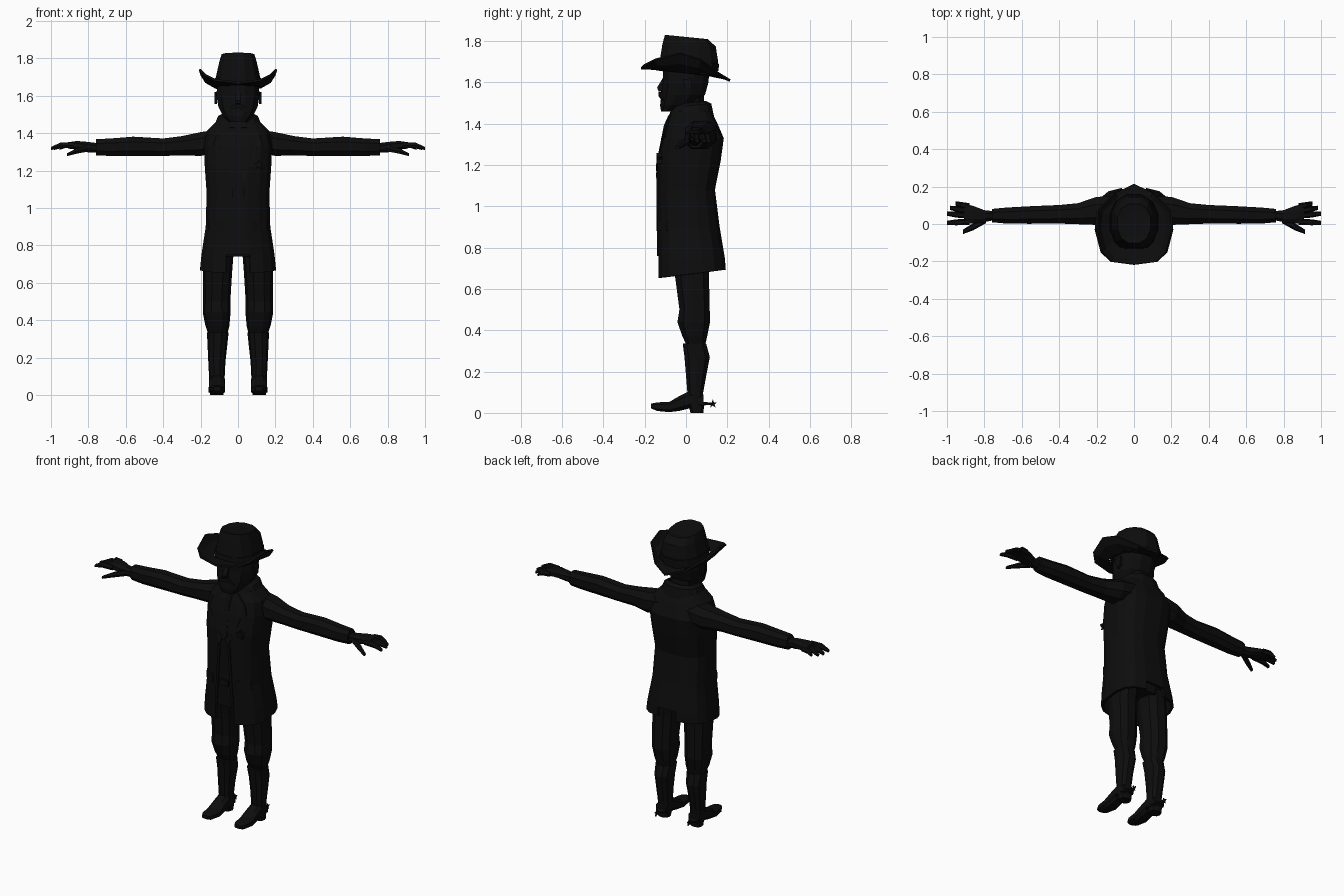
import bpy, bmesh, math
from mathutils import Vector

black = bpy.data.materials.new("near_black")
black.diffuse_color = (0.004, 0.004, 0.004, 1)


def finish(name, bm, mirror=False, thick=0):
    bmesh.ops.recalc_face_normals(bm, faces=bm.faces)
    me = bpy.data.meshes.new(name)
    bm.to_mesh(me)
    bm.free()
    me.materials.append(black)
    ob = bpy.data.objects.new(name, me)
    bpy.context.collection.objects.link(ob)
    if thick:
        s = ob.modifiers.new("thickness", 'SOLIDIFY')
        s.thickness, s.offset = thick, -1
    if mirror:
        ob.modifiers.new("mirror", 'MIRROR').use_mirror_merge = False
    return ob


def oval(n, e):
    """Unit rounded-square outline, starting half a step off the axis."""
    for i in range(n):
        a = 2 * math.pi * (i + 0.5) / n
        s, c = math.sin(a), math.cos(a)
        yield math.copysign(abs(s) ** e, s), math.copysign(abs(c) ** e, c)


def ring_z(z, cx, y0, y1, rx, n=10, e=0.85, tilt=0):
    cy, ry = (y0 + y1) / 2, (y1 - y0) / 2
    return [Vector((cx + rx * s, cy - ry * c, z + tilt * (cy - ry * c))) for s, c in oval(n, e)]


def ring_x(x, cy, cz, ry, rz, n=8):
    return [Vector((x, cy + ry * s, cz + rz * c)) for s, c in oval(n, 0.85)]


def ring_y(y, cx, z0, z1, rx, n=8):
    cz, rz = (z0 + z1) / 2, (z1 - z0) / 2
    return [Vector((cx + rx * s, y, cz + rz * c)) for s, c in oval(n, 0.7)]


def loft(name, rings, mirror=False, caps=True, thick=0, cut=None):
    bm = bmesh.new()
    vs = [[bm.verts.new(p) for p in r] for r in rings]
    n = len(vs[0])
    for a, b in zip(vs, vs[1:]):
        for i in range(n):
            bm.faces.new((a[i], a[(i + 1) % n], b[(i + 1) % n], b[i]))
    if caps:
        bm.faces.new(vs[0])
        bm.faces.new(vs[-1])
    if cut:
        gone = [f for f in bm.faces if cut(f.calc_center_median())]
        bmesh.ops.delete(bm, geom=gone, context='FACES')
    return finish(name, bm, mirror, thick)


def prism(name, pts, depth, mirror=False):
    """Flat outline thickened by the depth vector."""
    bm = bmesh.new()
    d = Vector(depth)
    lo = [bm.verts.new(Vector(p)) for p in pts]
    hi = [bm.verts.new(Vector(p) + d) for p in pts]
    n = len(pts)
    bm.faces.new(lo)
    bm.faces.new(hi)
    for i in range(n):
        bm.faces.new((lo[i], lo[(i + 1) % n], hi[(i + 1) % n], hi[i]))
    return finish(name, bm, mirror)


# Long coat: z, half width, front y, back y
COAT = [(0.67, .205, -.135, .195), (0.75, .198, -.135, .19), (0.90, .175, -.137, .165),
        (1.08, .17, -.137, .142), (1.22, .18, -.14, .17), (1.33, .185, -.122, .185),
        (1.41, .17, -.095, .15), (1.46, .12, -.07, .125), (1.475, .085, -.06, .11)]
loft("coat", [ring_z(z, 0, f, b, w, 16, 0.7, 0.12 if z < 0.7 else 0) for z, w, f, b in COAT],
     caps=False, thick=0.015, cut=lambda c: abs(c.x) < 0.01 and c.z < 0.74)


def chest(x, z):
    """Front surface of the coat at a given x and z."""
    for a, b in zip(COAT, COAT[1:]):
        if a[0] <= z <= b[0]:
            t = (z - a[0]) / (b[0] - a[0])
            w, f, k = (a[i] + t * (b[i] - a[i]) for i in (1, 2, 3))
            s = min(abs(x) / w, 0.99) ** (1 / 0.7)
            return (f + k) / 2 - (k - f) / 2 * (1 - s * s) ** 0.35
    return -0.06


def plate(name, outline, mirror=False):
    prism(name, [(x, chest(x, z) - 0.006, z) for x, z in outline], (0, 0.009, 0), mirror)


# Coat details
plate("lapel", [(.05, 1.455), (.11, 1.40), (.13, 1.34), (.10, 1.32), (.03, 1.14), (.02, 1.16)], True)
plate("coat_edge", [(.025, 1.14), (.04, 1.14), (.065, 0.76), (.05, 0.76)], True)
plate("pocket_flap", [(.08, .93), (.155, .93), (.155, .88), (.08, .88)], True)
plate("necktie", [(-.02, 1.44), (.02, 1.44), (.014, 1.39), (.02, 1.2), (0, 1.17), (-.02, 1.2), (-.014, 1.39)])
plate("buckle", [(-.03, .92), (.03, .92), (.03, .88), (-.03, .88)])
star = [(math.sin(i * math.pi / 5), math.cos(i * math.pi / 5)) for i in range(10)]
prism("badge", [(.11 + s * (.028 if i % 2 == 0 else .013), -.143,
                 1.23 + c * (.028 if i % 2 == 0 else .013)) for i, (s, c) in enumerate(star)], (0, .03, 0))
loft("collar", [ring_z(1.43, 0, -.09, .14, .135, 12, .8), ring_z(1.485, 0, -.07, .125, .11, 12, .8, .1),
                ring_z(1.50, 0, -.055, .10, .085, 12, .8, .1)], caps=False, thick=0.015)

# Arms and hands
loft("sleeve", [ring_x(*r) for r in [
    (.10, .07, 1.36, .085, .065), (.20, .07, 1.342, .08, .068), (.30, .055, 1.333, .06, .055),
    (.40, .052, 1.325, .053, .05), (.56, .048, 1.33, .05, .055), (.68, .045, 1.325, .046, .05),
    (.76, .045, 1.325, .038, .046)]], True)
loft("palm", [ring_x(*r) for r in [
    (.74, .045, 1.32, .024, .027), (.80, .042, 1.325, .034, .03), (.86, .05, 1.335, .05, .025),
    (.91, .055, 1.335, .058, .018)]], True)
for i, (y0, x1, y1) in enumerate([(.095, .955, .11), (.07, .985, .087), (.045, 1.0, .055), (.012, 1.0, .006)]):
    xm, ym = (.88 + x1) / 2 + .01, (y0 + y1) / 2
    loft(f"finger_{i + 1}", [ring_x(.88, y0, 1.335, .016, .017, 6), ring_x(xm, ym, 1.335, .016, .017, 6),
                             ring_x(x1, y1, 1.318, .011, .009, 6)], True)
loft("thumb", [ring_x(.79, .025, 1.32, .02, .018, 6), ring_x(.86, -.015, 1.305, .019, .016, 6),
               ring_x(.915, -.042, 1.285, .012, .009, 6)], True)

# Trousers
loft("hips", [ring_z(.74, 0, -.07, .12, .15), ring_z(.85, 0, -.10, .13, .155), ring_z(.95, 0, -.11, .12, .15)])
loft("trouser_leg", [ring_z(*r) for r in [
    (.33, .108, 0, .095, .052), (.37, .11, -.02, .105, .064), (.44, .114, -.045, .12, .074),
    (.50, .114, -.035, .118, .073), (.65, .11, -.055, .115, .078), (.78, .10, -.075, .12, .078)]], True)

# Boots with heels and spurs
loft("boot_shaft", [ring_z(*r) for r in [
    (.03, .112, 0, .085, .042), (.10, .113, .005, .085, .042), (.18, .113, -.002, .10, .046),
    (.27, .11, -.01, .118, .053), (.335, .108, -.018, .10, .058)]], True)
loft("boot_foot", [ring_y(*r) for r in [
    (-.17, .113, .022, .045, .02), (-.14, .113, .008, .052, .038), (-.08, .113, .002, .055, .046),
    (-.03, .113, .008, .085, .044), (.02, .113, .02, .11, .042), (.085, .113, .022, .09, .038)]], True)
loft("heel", [ring_z(0, .113, .02, .085, .036), ring_z(.04, .113, .01, .09, .039)], True)
loft("spur_arm", [ring_y(.06, .113, .036, .054, .043), ring_y(.09, .113, .036, .054, .036),
                  ring_y(.13, .113, .04, .048, .004)], True)
prism("spur_star", [(.109, .13 + s * (.022 if i % 2 == 0 else .009),
                     .044 + c * (.022 if i % 2 == 0 else .009)) for i, (s, c) in enumerate(star)], (.008, 0, 0), True)

# Head
loft("neck", [ring_z(1.42, 0, -.05, .09, .075), ring_z(1.56, 0, -.06, .09, .075)])
loft("head", [ring_z(z, 0, f, b, w, 12, .85) for z, f, b, w in [
    (1.46, -.122, -.05, .05), (1.49, -.128, .04, .082), (1.54, -.122, .095, .108),
    (1.60, -.115, .112, .118), (1.68, -.115, .118, .115)]])
prism("nose", [(0, -.11, 1.625), (0, -.14, 1.575), (0, -.135, 1.56), (0, -.11, 1.555)], (.014, 0, 0), True)
prism("moustache", [(0, -.132, 1.555), (.03, -.13, 1.55), (.055, -.115, 1.52), (.045, -.118, 1.51),
                    (.02, -.13, 1.53), (0, -.134, 1.535)], (0, .02, 0), True)
prism("ear", [(.112, -.015, 1.615), (.112, .03, 1.62), (.112, .025, 1.57), (.112, 0, 1.555)], (.014, 0, 0), True)

# Hat: brim outline for one side from front to back, curled up at the sides
SIDE = [(0, -.217, 1.675), (.12, -.20, 1.69), (.17, -.15, 1.715), (.2, -.03, 1.745),
        (.19, .07, 1.715), (.1, .165, 1.645), (0, .215, 1.615)]
edge = [Vector(p) for p in SIDE] + [Vector((-x, y, z)) for x, y, z in SIDE[-2:0:-1]]


def brim_ring(k, curl):
    """Scale the edge inward; curl drops it towards the level seat of the hat."""
    return [Vector((p.x * k, p.y * k, (1.655 - .11 * p.y * k) * (1 - curl) + p.z * curl)) for p in edge]


loft("hat_brim", [brim_ring(1, 1), brim_ring(.88, .45), brim_ring(.62, 0)], caps=False, thick=0.012)
loft("hat_crown", [ring_z(1.645, 0, -.135, .155, .13, 12, .85, -.08), ring_z(1.70, 0, -.132, .16, .122, 12, .85),
                   ring_z(1.78, 0, -.118, .148, .103, 12, .85, -.05),
                   ring_z(1.82, 0, -.105, .11, .09, 12, .85, -.1),
                   ring_z(1.812, 0, -.07, .07, .05, 12, .85, -.1)])
loft("hat_band", [ring_z(1.665, 0, -.139, .162, .131, 12, .85, -.06),
                  ring_z(1.695, 0, -.137, .164, .127, 12, .85, -.03)], caps=False, thick=0.008)
